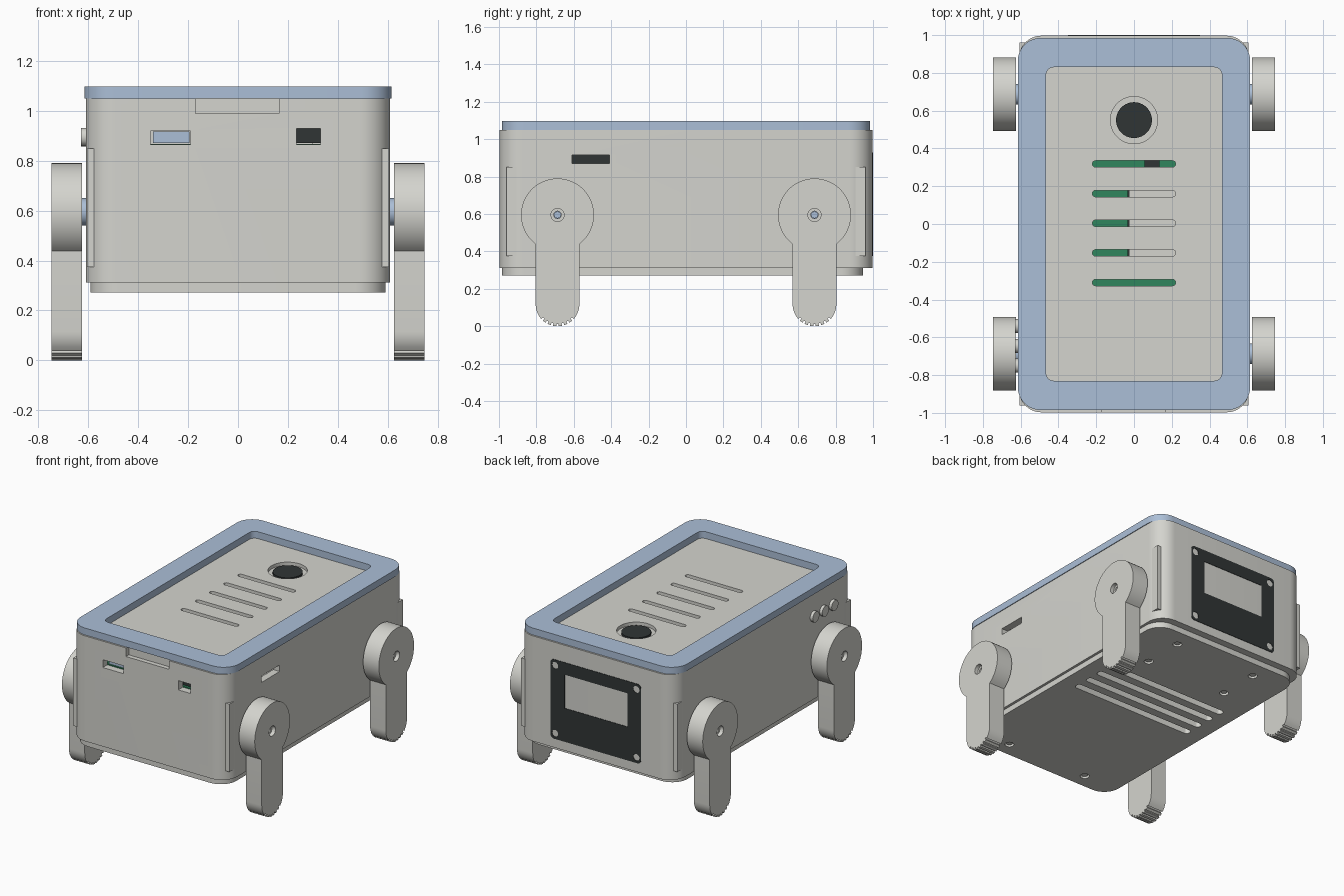
import bpy, bmesh
from math import sin, cos, pi, radians, asin

if "Cube" in bpy.data.objects:
    bpy.data.objects.remove(bpy.data.objects["Cube"])

built = []


def material(name, r, g, b):
    m = bpy.data.materials.new(name)
    m.use_nodes = True
    m.diffuse_color = (r, g, b, 1)
    m.node_tree.nodes["Principled BSDF"].inputs["Base Color"].default_value = (r, g, b, 1)
    return m


GREY = material("warm grey", 0.66, 0.66, 0.62)
BLUE = material("pale blue", 0.41, 0.52, 0.68)
GREEN = material("board green", 0.03, 0.24, 0.11)
BLACK = material("charcoal", 0.03, 0.036, 0.036)
NAVY = material("screen navy", 0.014, 0.022, 0.045)


# Outlines
def rounded(a0, a1, b0, b1, r, steps=10):
    corners = [(a1 - r, b1 - r), (a0 + r, b1 - r), (a0 + r, b0 + r), (a1 - r, b0 + r)]
    return [(a + r * cos(pi / 2 * (q + i / steps)), b + r * sin(pi / 2 * (q + i / steps)))
            for q, (a, b) in enumerate(corners) for i in range(steps + 1)]


def rect(a0, a1, b0, b1):
    return [(a0, b0), (a1, b0), (a1, b1), (a0, b1)]


def circle(a, b, r, n=40):
    return [(a + r * cos(2 * pi * i / n), b + r * sin(2 * pi * i / n)) for i in range(n)]


def prism(name, outline, axis, lo, hi, mat=None):
    """Extrude a flat outline along one axis."""
    place = {"x": lambda a, b, t: (t, a, b),
             "y": lambda a, b, t: (a, t, b),
             "z": lambda a, b, t: (a, b, t)}[axis]
    bm = bmesh.new()
    rings = [[bm.verts.new(place(a, b, t)) for a, b in outline] for t in (lo, hi)]
    n = len(outline)
    for ring in rings:
        bm.faces.new(ring)
    for i in range(n):
        j = (i + 1) % n
        bm.faces.new((rings[0][i], rings[0][j], rings[1][j], rings[1][i]))
    bmesh.ops.recalc_face_normals(bm, faces=bm.faces)
    mesh = bpy.data.meshes.new(name)
    bm.to_mesh(mesh)
    bm.free()
    ob = bpy.data.objects.new(name, mesh)
    bpy.context.collection.objects.link(ob)
    if mat:
        mesh.materials.append(mat)
        built.append(ob)
    return ob


def cut(target, outline, axis, lo, hi):
    cutter = prism("cutter", outline, axis, lo, hi)
    cutter.hide_render = True
    mod = target.modifiers.new("cut", "BOOLEAN")
    mod.operation, mod.solver, mod.object = "DIFFERENCE", "EXACT", cutter
    with bpy.context.temp_override(object=target, active_object=target):
        bpy.ops.object.modifier_apply(modifier=mod.name)
    bpy.data.objects.remove(cutter)


# Body shell with its openings
body = prism("body_shell", rounded(-0.61, 0.61, -0.997, 0.997, 0.12), "z", 0.312, 1.05, GREY)
cut(body, rounded(-0.56, 0.56, -0.947, 0.947, 0.08), "z", 0.2, 1.2)
cut(body, rect(-0.35, -0.19, 0.865, 0.92), "y", -1.1, -0.9)
cut(body, rect(0.235, 0.33, 0.865, 0.93), "y", -1.1, -0.9)
cut(body, rect(-0.17, 0.165, 0.99, 1.1), "y", -1.1, -0.965)
cut(body, rect(-0.61, -0.41, 0.87, 0.915), "x", 0.5, 0.7)

# Lid frame and sunken top plate
lid = prism("lid_frame", rounded(-0.615, 0.615, -0.985, 0.985, 0.12), "z", 1.05, 1.098, BLUE)
cut(lid, rounded(-0.465, 0.465, -0.83, 0.83, 0.04), "z", 1.0, 1.2)
top = prism("top_plate", rounded(-0.55, 0.55, -0.94, 0.94, 0.08), "z", 1.01, 1.048, GREY)
for k in range(5):
    y = 0.318 - 0.157 * k
    cut(top, rounded(-0.22, 0.22, y - 0.017, y + 0.017, 0.016, 4), "z", 0.9, 1.2)
cut(top, circle(0, 0.55, 0.125), "z", 1.025, 1.2)
prism("top_button", circle(0, 0.55, 0.095), "z", 1.015, 1.04, BLACK)

# Base plate with vents and screw holes
base = prism("base_plate", rounded(-0.592, 0.592, -0.983, 0.947, 0.12), "z", 0.272, 0.312, GREY)
for k in range(4):
    y = -0.01 + 0.11 * k
    cut(base, rounded(-0.48, 0.48, y - 0.025, y + 0.025, 0.02, 4), "z", 0.2, 0.4)
for side in (-1, 1):
    for y in (-0.88, 0.53, 0.82):
        cut(base, circle(side * 0.32, y, 0.03, 20), "z", 0.2, 0.295)
        prism("base_screw", circle(side * 0.32, y, 0.02, 16), "z", 0.28, 0.3, GREY)

# Inner parts seen through the openings
prism("circuit_board", rect(-0.5, 0.5, -0.94, 0.4), "z", 0.85, 0.868, GREEN)
prism("board_cover", rect(-0.025, 0.3, -0.24, 0.24), "z", 0.868, 0.9, GREY)
prism("cover_edge", rect(-0.035, -0.025, -0.24, 0.24), "z", 0.868, 0.9, BLACK)
prism("board_chip", rect(0.055, 0.135, 0.29, 0.35), "z", 0.868, 0.88, BLACK)
prism("wide_socket", rect(-0.34, -0.195, 0.872, 0.918), "y", -0.94, -0.75, BLUE)
prism("small_socket", rect(0.225, 0.34, 0.872, 0.935), "y", -0.93, -0.75, BLACK)
prism("side_socket", rect(-0.62, -0.4, 0.869, 0.925), "x", 0.45, 0.55, BLACK)
prism("inner_pack", rect(-0.52, 0.52, -0.1, 0.45), "z", 0.36, 0.7, GREY)

# Rear display panel
panel = prism("rear_panel", rounded(-0.35, 0.35, 0.375, 0.93, 0.025, 4), "y", 0.96, 1.0, BLACK)
cut(panel, rect(-0.245, 0.24, 0.61, 0.845), "y", 0.985, 1.1)
prism("rear_screen", rect(-0.245, 0.24, 0.61, 0.845), "y", 0.97, 0.988, NAVY)
for x in (-0.315, 0.315):
    for z in (0.415, 0.89):
        cut(panel, circle(x, z, 0.024, 20), "y", 0.985, 1.1)
        prism("panel_screw", circle(x, z, 0.015, 16), "y", 0.975, 0.992, GREY)

# Three round buttons on one flank
for y in (-0.54, -0.645, -0.75):
    prism("side_button", circle(y, 0.895, 0.037, 24), "x", -0.63, -0.58, GREY)


# Leg outline: round hub, straight shank, toothed foot
def leg_outline(y):
    hub, half = 0.195, 0.117
    a = asin(half / hub)
    pts = []
    for i in range(49):
        t = -pi / 2 + a + (2 * pi - 2 * a) * i / 48
        pts.append((y + hub * cos(t), 0.595 + hub * sin(t)))
    foot = [(d, half) for d in range(-90, -50, 8)]
    for d in range(-45, 46, 15):
        foot += [(d - 3, half), (d - 3, half - 0.013), (d + 3, half - 0.013), (d + 3, half)]
    foot += [(d, half) for d in range(58, 91, 8)]
    pts += [(y + r * sin(radians(d)), half + r * -cos(radians(d))) for d, r in foot]
    return pts


for side, side_name in ((-1, "right"), (1, "left")):
    for y, end_name in ((-0.687, "front"), (0.687, "rear")):
        tag = end_name + "_" + side_name
        span = lambda lo, hi: sorted((side * lo, side * hi))
        leg = prism(tag + "_leg", leg_outline(y), "x", *span(0.625, 0.747), GREY)
        cut(leg, circle(y, 0.595, 0.02, 20), "x", *span(0.5, 0.9))
        cut(leg, circle(y, 0.595, 0.035, 28), "x", *span(0.72, 0.9))
        prism(tag + "_shaft", circle(y, 0.595, 0.055), "x", *span(0.58, 0.626), BLUE)
        prism(tag + "_shaft_screw", circle(y, 0.595, 0.018, 20), "x", *span(0.62, 0.7), BLUE)
        # Flat motor housing that breaks through the rounded corner
        inner, outer = sorted((y * 0.65, 0.96 if y > 0 else -0.96))
        prism(tag + "_motor_housing", rect(inner, outer, 0.375, 0.85), "x",
              *span(0.5, 0.606), GREY)

# Smooth the curved walls, keep the edges sharp
bpy.ops.object.select_all(action="DESELECT")
for ob in built:
    ob.select_set(True)
bpy.context.view_layer.objects.active = body
bpy.ops.object.shade_smooth_by_angle(angle=radians(30))
